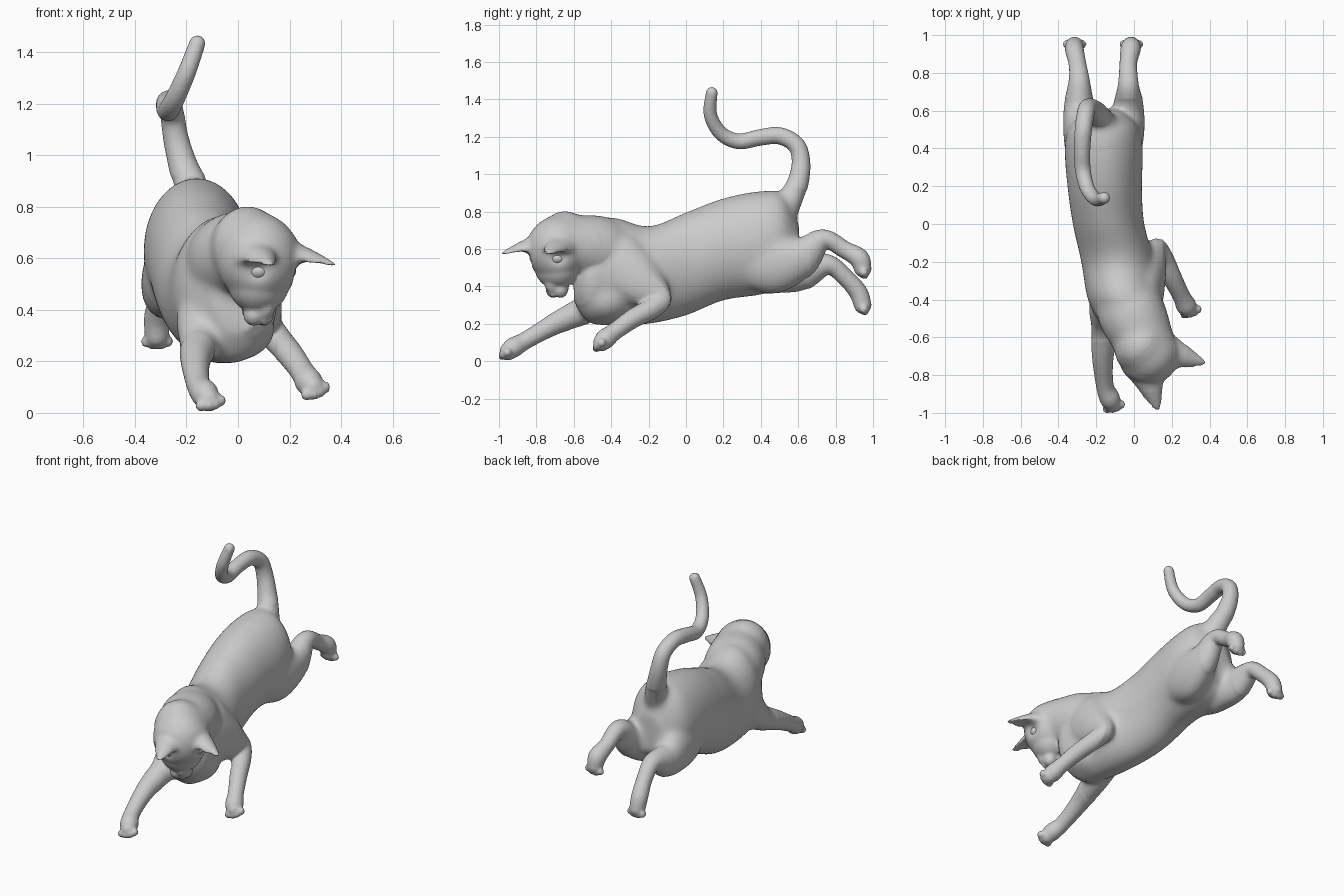
import bpy, bmesh, math
from mathutils import Vector, Matrix

bm = bmesh.new()


def ball(b, frame, loc, size):
    m = frame @ Matrix.Translation(loc) @ Matrix.Diagonal((*size, 1))
    bmesh.ops.create_uvsphere(b, u_segments=28, v_segments=18, radius=1, matrix=m)


def spline(p, t):
    # Catmull-Rom through a list of (x, y, z, side radius, other radius)
    i = min(int(t), len(p) - 2)
    f = t - i
    a, b, c, d = p[max(i - 1, 0)], p[i], p[i + 1], p[min(i + 2, len(p) - 1)]
    return [0.5 * (2 * q + (r - o) * f + (2 * o - 5 * q + 4 * r - s) * f * f
                   + (3 * q - o - 3 * r + s) * f ** 3) for o, q, r, s in zip(a, b, c, d)]


def tube(points, steps=8, sides=36, upright=False, tip=True):
    pts = [tuple(p) if len(p) == 5 else (*p, p[3]) for p in points]
    path = [spline(pts, k / steps) for k in range((len(pts) - 1) * steps + 1)]
    rings = []
    for k, s in enumerate(path):
        t = Vector(path[min(k + 1, len(path) - 1)][:3]) - Vector(path[max(k - 1, 0)][:3])
        t = Vector((0, 1, 0)) if upright else t.normalized()
        x = Vector((1, 0, 0))
        x = (x - t * x.dot(t)).normalized()
        y = t.cross(x)
        rings.append([bm.verts.new(Vector(s[:3]) + x * s[3] * math.cos(a) + y * s[4] * math.sin(a))
                      for a in (2 * math.pi * j / sides for j in range(sides))])
    for a, b in zip(rings, rings[1:]):
        for j in range(sides):
            bm.faces.new((a[j], a[(j + 1) % sides], b[(j + 1) % sides], b[j]))
    bm.faces.new(rings[0][::-1])
    bm.faces.new(rings[-1])
    if tip:
        ball(bm, Matrix(), pts[-1][:3], [pts[-1][3]] * 3)
    return t, x


def leg(points):
    t, x = tube(points)
    end = Vector(points[-1][:3])
    for i in range(4):  # toes
        mid = 0.010 if i in (1, 2) else 0
        ball(bm, Matrix(), end + x * (i - 1.5) * 0.027 + t * (0.024 + mid), [0.023] * 3)


# torso: vertical oval sections from chest to rump
tube([(0.0, -0.60, 0.45, 0.09, 0.14), (-0.015, -0.52, 0.45, 0.165, 0.245),
      (-0.05, -0.40, 0.48, 0.195, 0.29), (-0.085, -0.2, 0.46, 0.195, 0.262),
      (-0.135, 0.0, 0.52, 0.19, 0.277), (-0.155, 0.2, 0.598, 0.198, 0.274),
      (-0.16, 0.4, 0.632, 0.207, 0.278), (-0.16, 0.52, 0.645, 0.18, 0.247),
      (-0.155, 0.605, 0.61, 0.09, 0.12)], upright=True, tip=False)
# neck
tube([(-0.06, -0.36, 0.56, 0.16), (-0.01, -0.48, 0.60, 0.18), (0.06, -0.63, 0.62, 0.157)])
# lower chest, filling between the front legs
ball(bm, Matrix(), (-0.02, -0.43, 0.33), (0.165, 0.16, 0.13))
# front legs: one reaching forward, one bent at the elbow
leg([(-0.12, -0.34, 0.44, 0.08), (-0.14, -0.44, 0.36, 0.10), (-0.15, -0.54, 0.275, 0.08),
     (-0.165, -0.70, 0.20, 0.058), (-0.155, -0.85, 0.115, 0.047), (-0.13, -0.92, 0.075, 0.054),
     (-0.115, -0.95, 0.052, 0.047)])
leg([(0.03, -0.48, 0.62, 0.07, 0.12), (0.05, -0.40, 0.53, 0.10, 0.18), (0.085, -0.26, 0.43, 0.085, 0.14),
     (0.115, -0.14, 0.34, 0.058, 0.072), (0.15, -0.18, 0.285, 0.058), (0.20, -0.28, 0.23, 0.052),
     (0.25, -0.38, 0.16, 0.047), (0.275, -0.43, 0.12, 0.054), (0.29, -0.45, 0.10, 0.047)])
# hind legs kicked back
leg([(-0.09, 0.22, 0.54, 0.05, 0.06), (-0.07, 0.34, 0.53, 0.095, 0.14), (-0.05, 0.48, 0.53, 0.105, 0.17),
     (-0.03, 0.61, 0.555, 0.085, 0.115), (-0.03, 0.735, 0.65, 0.056), (-0.03, 0.85, 0.595, 0.047),
     (-0.018, 0.925, 0.55, 0.054), (-0.015, 0.945, 0.495, 0.047)])
leg([(-0.22, 0.22, 0.52, 0.05, 0.06), (-0.25, 0.34, 0.52, 0.1, 0.14), (-0.27, 0.48, 0.515, 0.105, 0.16),
     (-0.29, 0.61, 0.485, 0.085, 0.115), (-0.29, 0.76, 0.515, 0.056), (-0.30, 0.85, 0.45, 0.047),
     (-0.315, 0.92, 0.37, 0.05), (-0.315, 0.945, 0.30, 0.047)])
# tail
tube([(-0.155, 0.50, 0.76, 0.085), (-0.175, 0.555, 0.86, 0.07), (-0.21, 0.597, 0.95, 0.058),
      (-0.24, 0.615, 1.06, 0.05), (-0.255, 0.59, 1.155, 0.047), (-0.268, 0.50, 1.205, 0.046),
      (-0.275, 0.39, 1.195, 0.044), (-0.27, 0.28, 1.175, 0.042), (-0.245, 0.185, 1.22, 0.039),
      (-0.20, 0.13, 1.32, 0.036), (-0.158, 0.138, 1.435, 0.032)])

# head: local axes are side, crown, nose (nose points down)
h = math.sqrt(0.5)
HEAD = Matrix(((h, h, 0, 0.08), (h, -h, 0, -0.69), (0, 0, -1, 0.60), (0, 0, 0, 1)))
for loc, size in [((0, 0, 0.0), (0.167, 0.16, 0.178)),         # skull
                  ((0, -0.06, -0.04), (0.15, 0.14, 0.165)),    # back of the skull
                  ((0, 0.0, 0.09), (0.127, 0.115, 0.125)),     # face
                  ((0, 0.025, 0.17), (0.048, 0.055, 0.075)),   # nose bridge
                  ((0, -0.04, 0.205), (0.036, 0.036, 0.04)),   # chin
                  ((0, 0.03, 0.24), (0.022, 0.02, 0.02))]:     # nose
    ball(bm, HEAD, loc, size)
for s in (-1, 1):
    ball(bm, HEAD, (s * 0.028, 0.0, 0.218), (0.038, 0.042, 0.044))  # whisker pads
    # ears: rounded at the base, hollow towards the nose, tapering to a tip
    base, tip = Vector((s * 0.08, 0.065, -0.015)), Vector((s * 0.178, 0.245, 0.028))
    axis = (tip - base).normalized()
    across = axis.cross(Vector((0, 0, 1))).normalized()
    rings = []
    for k in range(9):
        t = k / 8
        w = 0.088 * (1 - t) ** 0.85 + 0.009
        ring = []
        for j in range(24):
            a = 2 * math.pi * j / 24
            d = math.sin(a) * w * 0.95
            d = d if d < 0 else d * (0.75 - 2.2 * t * (1.3 - t))
            ring.append(bm.verts.new(HEAD @ (base.lerp(tip, t) + across * w * math.cos(a)
                                             + Vector((0, 0, d + 0.2 * w)))))
        rings.append(ring)
    for a, b in zip(rings, rings[1:]):
        for j in range(24):
            bm.faces.new((a[j], a[(j + 1) % 24], b[(j + 1) % 24], b[j]))
    bm.faces.new(rings[0])
    bm.faces.new(rings[-1])


def finish(b, name):
    bmesh.ops.recalc_face_normals(b, faces=b.faces)
    me = bpy.data.meshes.new(name)
    b.to_mesh(me)
    b.free()
    ob = bpy.data.objects.new(name, me)
    bpy.context.collection.objects.link(ob)
    return ob


# fuse all parts into one soft skin
cat = finish(bm, "cat_body")
rm = cat.modifiers.new("fuse", 'REMESH')
rm.mode, rm.voxel_size = 'VOXEL', 0.009
sm = cat.modifiers.new("soften", 'SMOOTH')
sm.factor, sm.iterations = 0.5, 4
fused = bpy.data.meshes.new_from_object(cat.evaluated_get(bpy.context.evaluated_depsgraph_get()))
cat.modifiers.clear()
cat.data = fused

# blend shoulders, neck and thighs further, leaving face, paws and tail crisp
b = bmesh.new()
b.from_mesh(fused)
local = {v: HEAD.inverted() @ v.co for v in b.verts}
soft = [v for v in b.verts if -0.9 < v.co.y < 0.66 and v.co.z < 0.92
        and (v.co.x < 0.15 or v.co.z > 0.6) and not (v.co.y < -0.62 and v.co.z < 0.35)
        and not (local[v].y > -0.1 and local[v].z > -0.09 and local[v].length < 0.33)]
skull = [v for v in b.verts if local[v].length < 0.2 and local[v].z < 0.13]
for verts, count in ((soft, 35), (skull, 10)):
    for i in range(count):
        bmesh.ops.smooth_vert(b, verts=verts, factor=0.5, use_axis_x=True, use_axis_y=True, use_axis_z=True)
b.to_mesh(fused)
b.free()

# press in the eye sockets, then set the eyes
for s, side in ((-1, "right"), (1, "left")):
    c = HEAD @ Vector((s * 0.108, 0.10, 0.045))
    inward = (HEAD.to_3x3() @ Vector((-s, -0.9, -0.2))).normalized()
    for v in fused.vertices:
        d = (v.co - c).length
        if d < 0.1:
            v.co += inward * 0.022 * math.exp(-(d / 0.04) ** 2)
    b = bmesh.new()
    ball(b, HEAD, (s * 0.074, 0.072, 0.05), (0.043, 0.043, 0.034))
    finish(b, side + "_eye").data.shade_smooth()
fused.shade_smooth()
